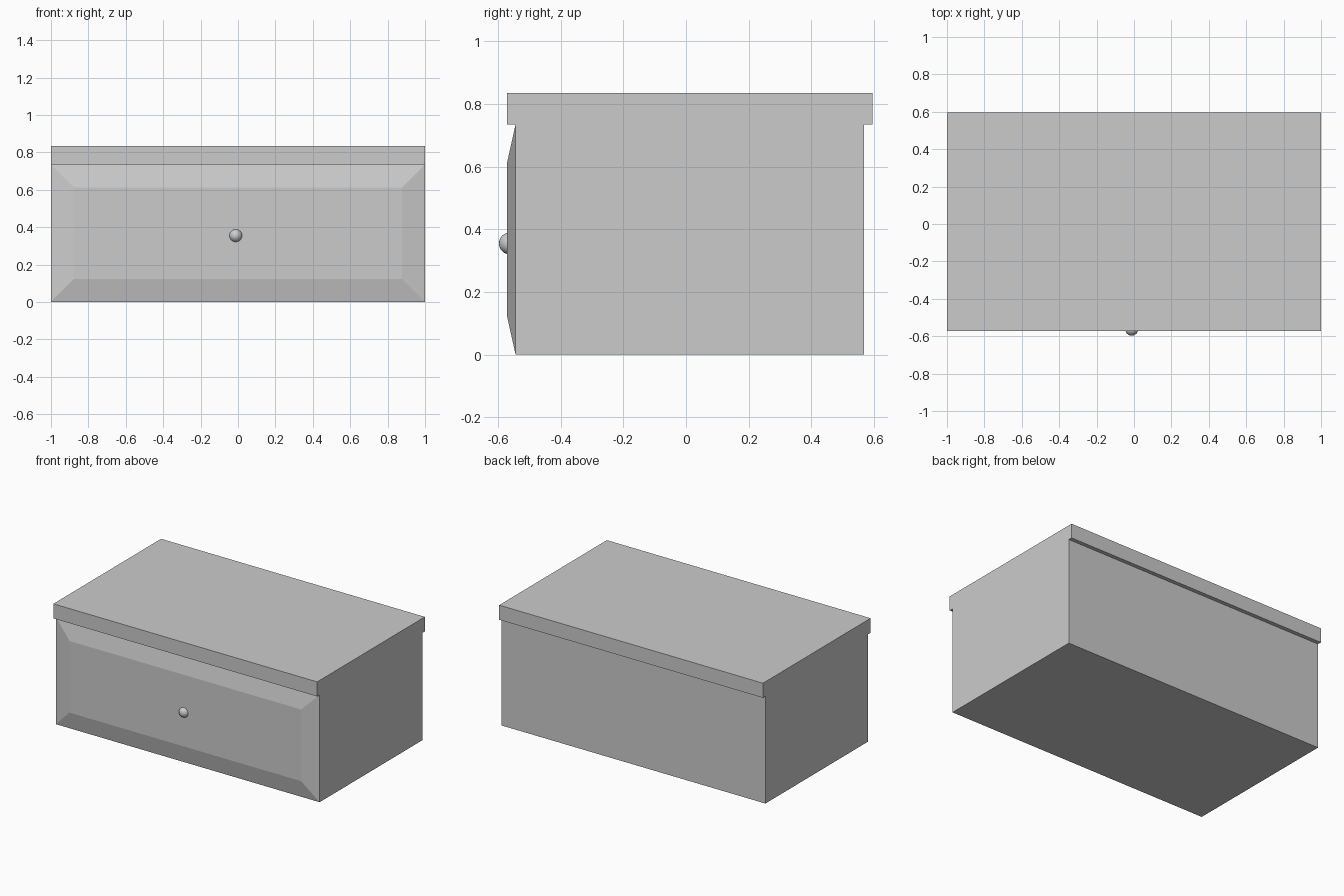
import bpy, bmesh

if "Cube" in bpy.data.objects:
    bpy.data.objects.remove(bpy.data.objects["Cube"])

FRONT, PANEL, BACK = -0.544, -0.571, 0.568
LID_BACK, LID_Z, TOP = 0.595, 0.735, 0.835

# Chest: side profile (body plus overhanging lid) extruded across the width
profile = [(FRONT, 0), (BACK, 0), (BACK, LID_Z), (LID_BACK, LID_Z),
           (LID_BACK, TOP), (PANEL, TOP), (PANEL, LID_Z), (FRONT, LID_Z)]
bm = bmesh.new()
side = bm.faces.new([bm.verts.new((-1, y, z)) for y, z in profile])
ext = bmesh.ops.extrude_face_region(bm, geom=[side])
bmesh.ops.translate(bm, vec=(2, 0, 0),
                    verts=[g for g in ext["geom"] if isinstance(g, bmesh.types.BMVert)])
bmesh.ops.recalc_face_normals(bm, faces=bm.faces[:])

# Raised front panel with sloped border
front = next(f for f in bm.faces if all(abs(v.co.y - FRONT) < 1e-4 for v in f.verts))
bmesh.ops.inset_region(bm, faces=[front], thickness=0.122, use_even_offset=True)
for v in front.verts:
    v.co.y = PANEL

mesh = bpy.data.meshes.new("chest")
bm.to_mesh(mesh)
bm.free()
bpy.context.collection.objects.link(bpy.data.objects.new("chest", mesh))

# Round knob, half sunk into the panel
bpy.ops.mesh.primitive_uv_sphere_add(segments=24, ring_count=12, radius=0.035,
                                     location=(-0.012, -0.562, 0.355))
knob = bpy.context.object
knob.name = "knob"
bpy.ops.object.shade_smooth()
